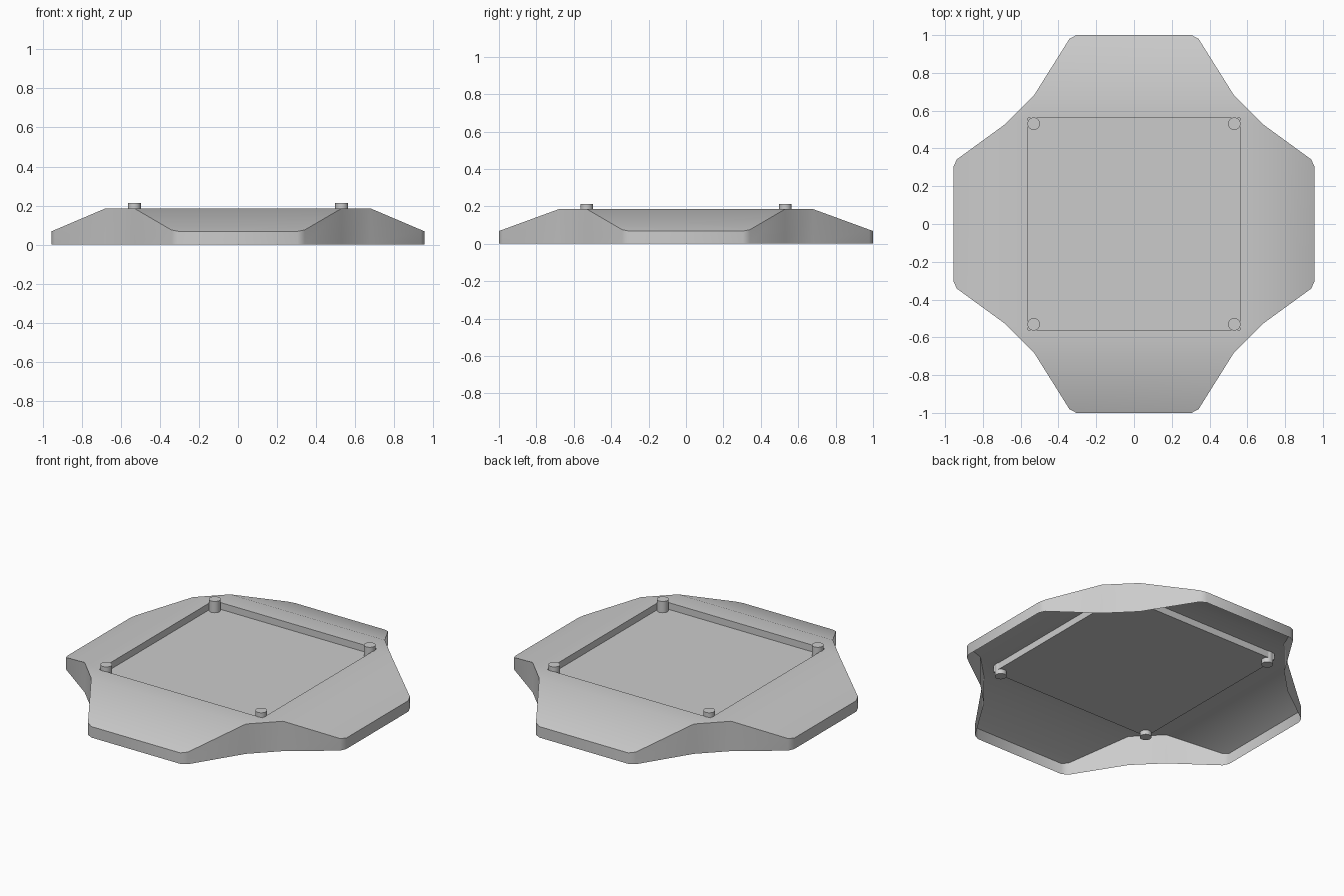
import bpy, bmesh

if "Cube" in bpy.data.objects:
    bpy.data.objects.remove(bpy.data.objects["Cube"])

TOP, EDGE, FLOOR = 0.185, 0.068, 0.143   # deck, outer lip and recess heights
HALF = 0.56                              # half width of the square recess


def height(x, y):
    # flat deck that slopes down toward the four lobes
    sx = TOP - (TOP - EDGE) * (abs(x) - 0.68) / (0.955 - 0.68)
    sy = TOP - (TOP - EDGE) * (abs(y) - 0.68) / (1.0 - 0.68)
    return min(TOP, sx, sy)


def finish(obj):
    bpy.ops.object.select_all(action='DESELECT')
    obj.select_set(True)
    bpy.context.view_layer.objects.active = obj
    bpy.ops.object.shade_smooth_by_angle(angle=0.6)


# one quadrant of the outline, mirrored around
quad = [(0.955, 0.305), (0.938, 0.342), (0.68, 0.53),
        (0.53, 0.68), (0.342, 0.98), (0.305, 1.0)]
outline = (quad + [(-x, y) for x, y in reversed(quad)]
           + [(-x, -y) for x, y in quad] + [(x, -y) for x, y in reversed(quad)])
n = len(outline)

# hollow shell: walls, sloped lobes, deck with a sunken square panel
bm = bmesh.new()
low = [bm.verts.new((x, y, 0)) for x, y in outline]
up = [bm.verts.new((x, y, height(x, y))) for x, y in outline]
signs = [(1, 1), (-1, 1), (-1, -1), (1, -1)]
rim = [bm.verts.new((sx * HALF, sy * HALF, TOP)) for sx, sy in signs]
pan = [bm.verts.new((sx * HALF, sy * HALF, FLOOR)) for sx, sy in signs]
for i in range(n):
    j = (i + 1) % n
    bm.faces.new((low[i], low[j], up[j], up[i]))
for q in range(4):
    k, r = q * 6, (q + 1) % 4
    bm.faces.new([up[(k + 3 + s) % n] for s in range(6)])          # lobe slope
    bm.faces.new((up[k + 3], up[(k + 8) % n], rim[r], rim[q]))     # deck side
    bm.faces.new((up[k + 2], up[k + 3], rim[q]))                   # deck corner
    bm.faces.new((rim[q], rim[r], pan[r], pan[q]))                 # recess wall
bm.faces.new(pan)
bmesh.ops.recalc_face_normals(bm, faces=bm.faces)
if next(f for f in bm.faces if len(f.verts) == 6).normal.z < 0:
    bmesh.ops.reverse_faces(bm, faces=bm.faces)
mesh = bpy.data.meshes.new("cover_shell")
bm.to_mesh(mesh)
bm.free()
shell = bpy.data.objects.new("cover_shell", mesh)
bpy.context.collection.objects.link(shell)
finish(shell)

# corner pegs passing through the panel
z0, z1 = 0.115, 0.213
for sx, sy in signs:
    bpy.ops.mesh.primitive_cylinder_add(vertices=32, radius=0.033, depth=z1 - z0,
                                        location=(sx * 0.531, sy * 0.531, (z0 + z1) / 2))
    peg = bpy.context.object
    peg.name = "corner_peg"
    finish(peg)
